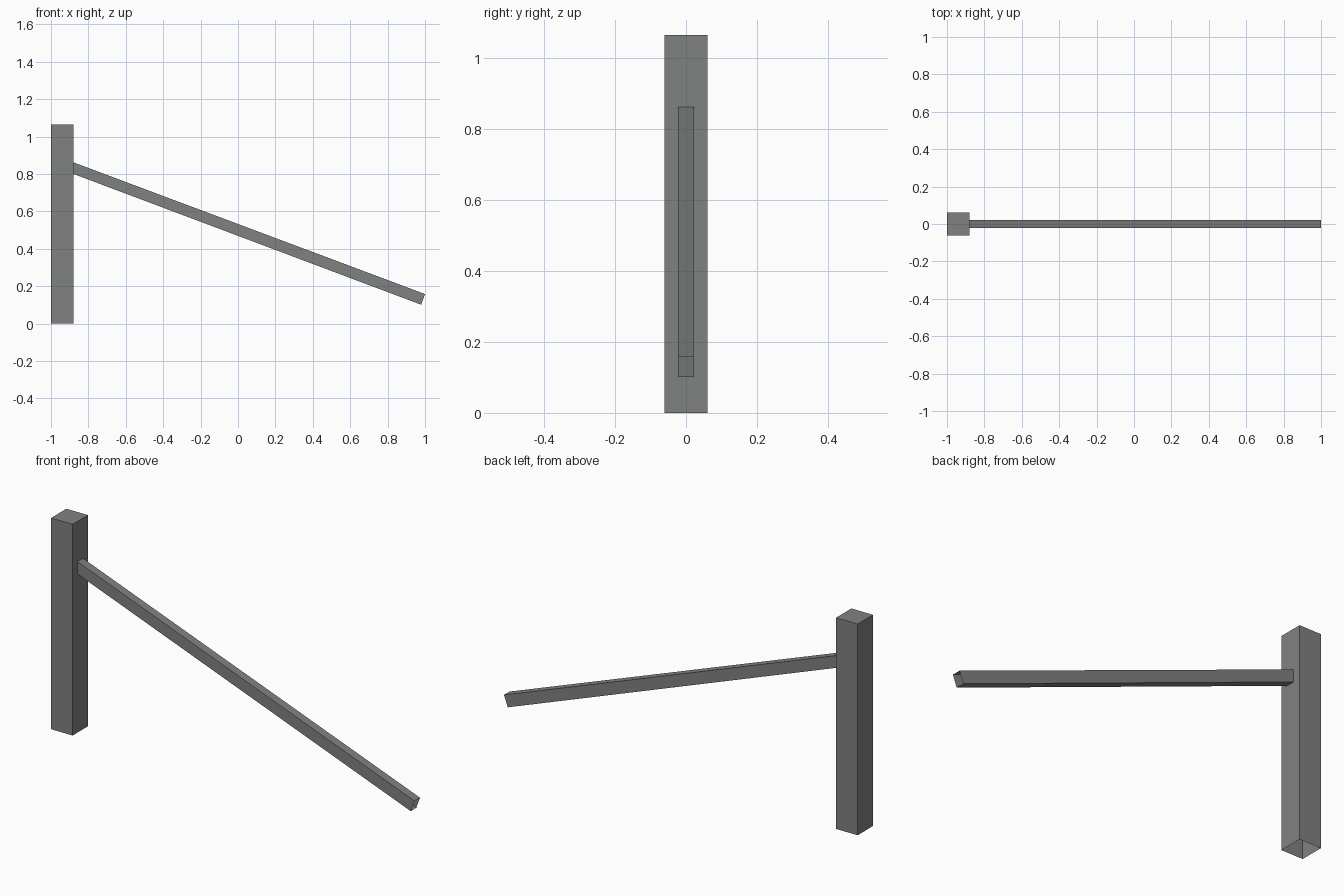
import bpy

if "Cube" in bpy.data.objects:
    bpy.data.objects.remove(bpy.data.objects["Cube"])

grey = bpy.data.materials.new("weathered grey")
grey.diffuse_color = (0.216, 0.222, 0.218, 1.0)
grey.use_nodes = True
grey.node_tree.nodes["Principled BSDF"].inputs["Base Color"].default_value = grey.diffuse_color


def make_part(name, profile, half_depth, open_sides):
    """Extrude an x-z profile along y, leaving the listed profile sides open."""
    n = len(profile)
    verts = [(x, y, z) for y in (-half_depth, half_depth) for x, z in profile]
    # profile runs counter-clockwise as seen from the front
    faces = [tuple(range(n)), tuple(reversed(range(n, 2 * n)))]
    for i in range(n):
        if i not in open_sides:
            j = (i + 1) % n
            faces.append((i, i + n, j + n, j))
    mesh = bpy.data.meshes.new(name)
    mesh.from_pydata(verts, [], faces)
    mesh.materials.append(grey)
    obj = bpy.data.objects.new(name, mesh)
    bpy.context.collection.objects.link(obj)
    return obj


# Upright square post, hollow underneath
make_part("post", [(-1, 0), (-0.88, 0), (-0.88, 1.065), (-1, 1.065)], 0.061, {0})

# Sloping rail: cut vertically against the post, square at the open low end
make_part("sloping_rail",
          [(-0.88, 0.80), (0.979, 0.101), (1.0, 0.158), (-0.88, 0.862)],
          0.022, {1, 3})
